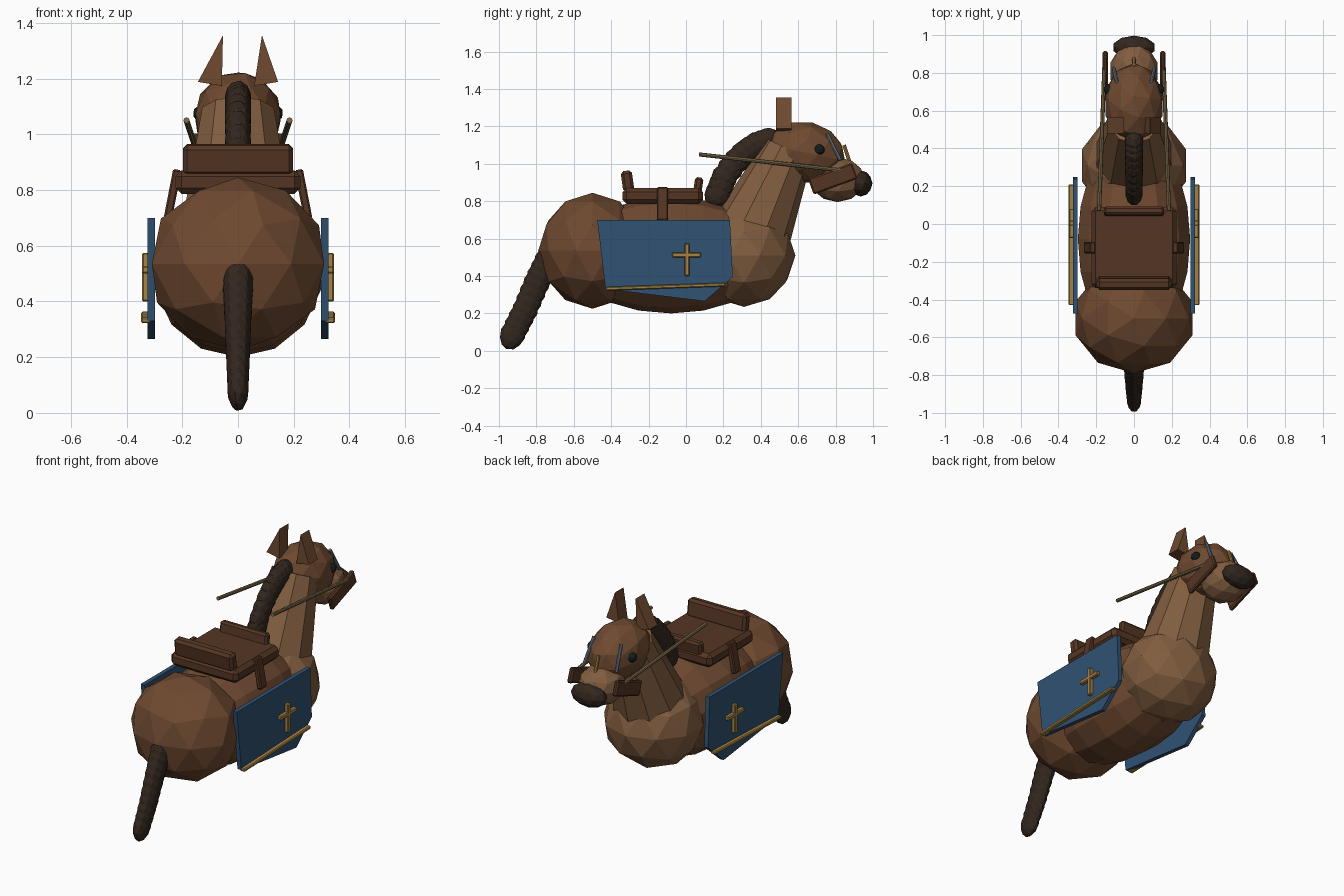
import bpy, bmesh
from math import radians
from mathutils import Matrix, Vector

if "Cube" in bpy.data.objects:
    bpy.data.objects.remove(bpy.data.objects["Cube"])


def material(name, r, g, b):
    m = bpy.data.materials.new(name)
    m.diffuse_color = (r, g, b, 1)
    m.use_nodes = True
    m.node_tree.nodes["Principled BSDF"].inputs["Base Color"].default_value = m.diffuse_color
    return m


COAT = material("coat", 0.16, 0.068, 0.03)
LIGHT = material("light_coat", 0.22, 0.11, 0.05)
HAIR = material("dark_hair", 0.032, 0.02, 0.013)
LEATHER = material("leather", 0.09, 0.036, 0.017)
BLUE = material("blue_cloth", 0.03, 0.085, 0.17)
GOLD = material("gold", 0.38, 0.23, 0.06)
REIN = material("rein_cord", 0.2, 0.14, 0.065)
STEEL = material("steel", 0.14, 0.19, 0.26)
BLACK = material("eye_black", 0.008, 0.012, 0.012)


def finish(name, bm, mat, bevel=0):
    bmesh.ops.recalc_face_normals(bm, faces=bm.faces)
    me = bpy.data.meshes.new(name)
    bm.to_mesh(me)
    bm.free()
    me.materials.append(mat)
    ob = bpy.data.objects.new(name, me)
    bpy.context.collection.objects.link(ob)
    if bevel:
        mod = ob.modifiers.new("bevel", "BEVEL")
        mod.width = bevel
        mod.segments = 1
    return ob


def placed(loc, scale, tilt=0):
    return (Matrix.Translation(loc) @ Matrix.Rotation(radians(tilt), 4, "X")
            @ Matrix.Diagonal((*scale, 1)))


def blobs(name, items, mat, subdiv=2):
    """One object from several (centre, radii, tilt) icospheres."""
    bm = bmesh.new()
    for loc, rad, tilt in items:
        bmesh.ops.create_icosphere(bm, subdivisions=subdiv, radius=1,
                                   matrix=placed(loc, rad, tilt))
    return finish(name, bm, mat)


def box(name, loc, size, mat, tilt=0, bevel=0.01):
    bm = bmesh.new()
    bmesh.ops.create_cube(bm, size=1, matrix=Matrix.Diagonal((*size, 1)))
    ob = finish(name, bm, mat, bevel)
    ob.location = loc
    ob.rotation_euler.x = radians(tilt)
    return ob


def rod(name, a, b, r1, r2, mat, sides=8):
    a, b = Vector(a), Vector(b)
    d = b - a
    m = Matrix.Translation((a + b) / 2) @ d.to_track_quat("Z", "Y").to_matrix().to_4x4()
    bm = bmesh.new()
    bmesh.ops.create_cone(bm, cap_ends=True, segments=sides, radius1=r1,
                          radius2=r2, depth=d.length, matrix=m)
    return finish(name, bm, mat)


def plate(name, outline, offset, mat):
    """Prism: outline points swept along offset."""
    bm = bmesh.new()
    f = bm.faces.new([bm.verts.new(p) for p in outline])
    new = bmesh.ops.extrude_face_region(bm, geom=[f])["geom"]
    bmesh.ops.translate(bm, vec=offset,
                        verts=[v for v in new if isinstance(v, bmesh.types.BMVert)])
    if f.is_valid and not any(len(e.link_faces) > 1 for e in f.edges):
        bm.faces.new(list(f.verts))
    return finish(name, bm, mat)


def chain(name, path, r0, r1, tilt, n, mat):
    """Overlapping blobs along a (y, z) polyline."""
    items = []
    for i in range(n):
        t = i / (n - 1)
        u = t * (len(path) - 1)
        k = min(int(u), len(path) - 2)
        y, z = Vector(path[k]).lerp(Vector(path[k + 1]), u - k)
        items.append(((0, y, z), Vector(r0).lerp(Vector(r1), t), tilt))
    return blobs(name, items, mat)


# body
bm = bmesh.new()
bmesh.ops.create_uvsphere(bm, u_segments=14, v_segments=10, radius=1,
                          matrix=placed((0, -0.08, 0.51), (0.305, 0.31, 0.56), 90))
finish("barrel", bm, COAT)
blobs("rump", [((0, -0.5, 0.535), (0.325, 0.29, 0.31), 0)], COAT)
blobs("chest", [((0, 0.31, 0.51), (0.29, 0.275, 0.275), 0)], LIGHT)
rod("neck", (0, 0.35, 0.63), (0, 0.55, 1.08), 0.215, 0.135, LIGHT, 10)

# head
blobs("head", [((0, 0.64, 1.06), (0.16, 0.215, 0.165), -12)], COAT)
blobs("muzzle", [((0, 0.81, 0.915), (0.13, 0.15, 0.12), 0)], LIGHT)
blobs("nose", [((0, 0.935, 0.895), (0.115, 0.062, 0.07), 0)], HAIR)

# ears
for side, tip in ((-1, 0.054), (1, 0.086)):
    plate("ear", [(side * 0.144, 0.48, 1.188), (side * 0.058, 0.48, 1.174),
                  (side * tip, 0.48, 1.355)], (0, 0.083, 0), COAT)

# mane and tail
chain("mane", [(0.17, 0.84), (0.21, 0.94), (0.29, 1.04), (0.37, 1.1), (0.44, 1.125)],
      (0.048, 0.07, 0.08), (0.05, 0.07, 0.068), -35, 10, HAIR)
chain("tail", [(-0.74, 0.48), (-0.8, 0.36), (-0.86, 0.22), (-0.925, 0.092)],
      (0.058, 0.072, 0.1), (0.04, 0.068, 0.09), -22, 10, HAIR)

# saddle
box("saddle_seat", (0, -0.125, 0.828), (0.45, 0.43, 0.084), LEATHER, bevel=0.022)
box("saddle_cantle", (0, -0.313, 0.908), (0.395, 0.06, 0.11), LEATHER, 8, 0.015)
box("saddle_pommel", (0, 0.066, 0.885), (0.32, 0.045, 0.085), LEATHER, -8, 0.012)

# nose trim
rod("nose_trim", (0, 0.845, 1.1), (0, 0.875, 1.01), 0.01, 0.01, GOLD)

for s in (-1, 1):
    # saddle strap
    strap = box("saddle_strap", (s * 0.235, -0.125, 0.785), (0.03, 0.06, 0.18),
                LEATHER, bevel=0.006)
    strap.rotation_euler.y = -s * radians(11)
    # side cloth
    cloth = [(-0.475, 0.7), (0.235, 0.7), (0.25, 0.395), (0.1, 0.265), (-0.43, 0.33)]
    plate("side_cloth", [(s * 0.298, y, z) for y, z in cloth], (s * 0.026, 0, 0), BLUE)
    # gold cross and trim
    box("cross_upright", (s * 0.33, 0.005, 0.487), (0.03, 0.028, 0.175), GOLD, bevel=0.005)
    box("cross_bar", (s * 0.33, 0.003, 0.513), (0.03, 0.155, 0.026), GOLD, bevel=0.005)
    box("cloth_trim", (s * 0.33, -0.11, 0.343), (0.035, 0.64, 0.02), GOLD, 2, 0.005)
    # eye
    blobs("eye", [((s * 0.132, 0.712, 1.075), (0.03, 0.03, 0.03), 0)], BLACK)
    # bridle
    box("cheek_piece", (s * 0.152, 0.785, 0.92), (0.028, 0.25, 0.09), LEATHER, 20, 0.008)
    rod("brow_strap", (s * 0.092, 0.755, 1.16), (s * 0.108, 0.825, 1.02), 0.01, 0.01, STEEL)
    rod("rein", (s * 0.185, 0.07, 1.05), (s * 0.157, 0.83, 0.965), 0.011, 0.011, REIN)
